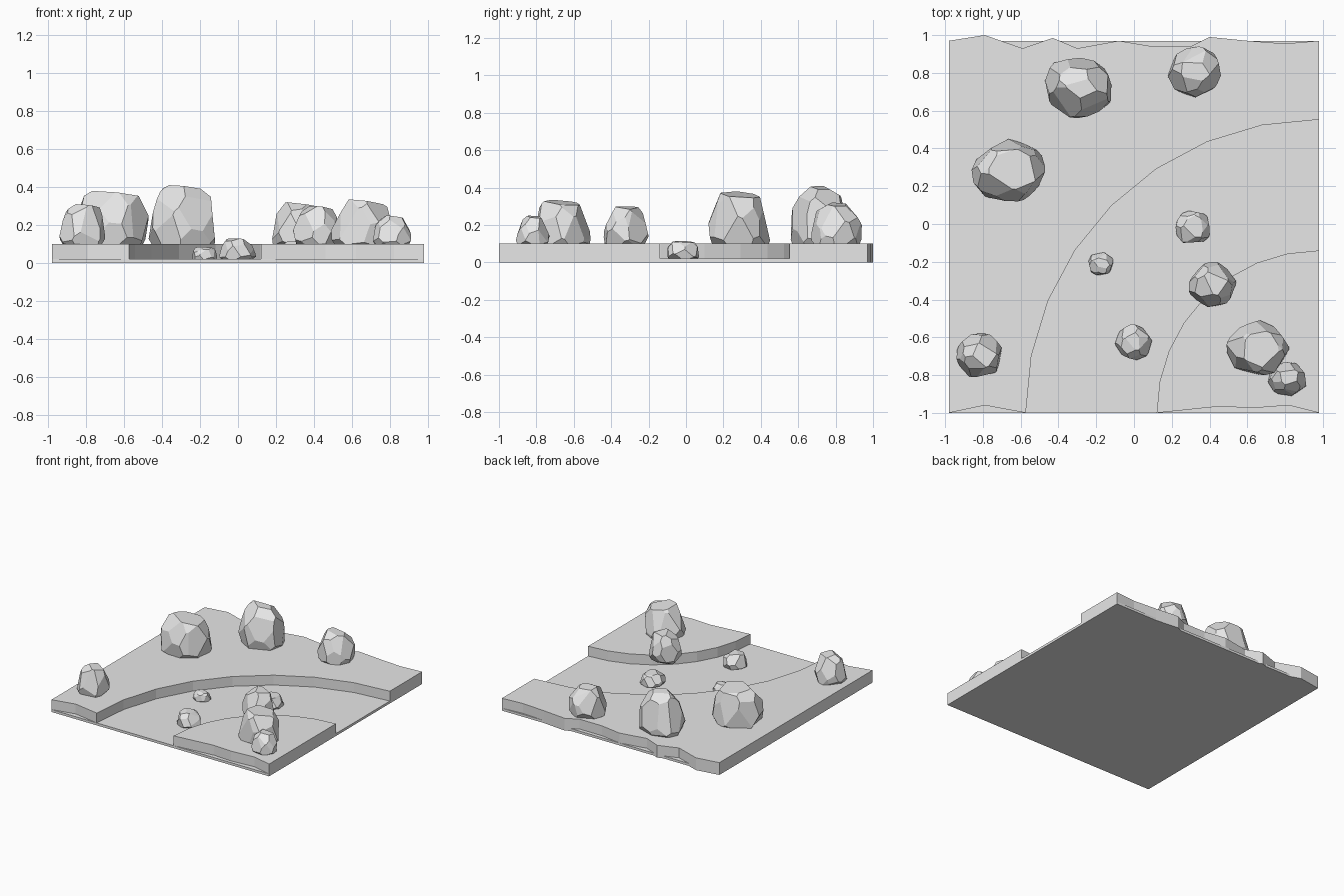
import bpy, bmesh, math, random
from mathutils import Vector

cube = bpy.data.objects.get("Cube")
if cube:
    bpy.data.objects.remove(cube, do_unlink=True)

stone = bpy.data.materials.new("stone grey")
stone.use_nodes = True
GREY = (0.8, 0.8, 0.8, 1)
stone.diffuse_color = GREY
stone.node_tree.nodes["Principled BSDF"].inputs["Base Color"].default_value = GREY

X, FRONT, BACK = 0.98, -1.0, 0.97
BED, BANK = 0.02, 0.10


def add_object(name, bm):
    bmesh.ops.recalc_face_normals(bm, faces=bm.faces[:])
    mesh = bpy.data.meshes.new(name)
    bm.to_mesh(mesh)
    bm.free()
    mesh.materials.append(stone)
    obj = bpy.data.objects.new(name, mesh)
    bpy.context.collection.objects.link(obj)


def slab(name, outline, top):
    bm = bmesh.new()
    face = bm.faces.new([bm.verts.new((x, y, 0)) for x, y in outline])
    raised = bmesh.ops.extrude_face_region(bm, geom=[face])["geom"]
    bmesh.ops.translate(bm, vec=(0, 0, top),
                        verts=[v for v in raised if isinstance(v, bmesh.types.BMVert)])
    add_object(name, bm)


def arc(radius, steps=8):
    # Quarter circle around the front left corner, from the front to the side
    angles = [math.pi / 2 * i / steps for i in range(steps + 1)]
    return [(X - radius * math.cos(a), FRONT + radius * math.sin(a)) for a in angles]


def rock(name, x0, x1, y0, y1, ground, top, cap, seed):
    rng = random.Random(seed)
    bm = bmesh.new()
    bmesh.ops.create_cube(bm, size=2.4)
    # Chip flat facets off a block, with directions spread over a sphere
    count = 30
    cuts = [(Vector((0.08, 0.05, 1)).normalized(), cap)]
    for i in range(count):
        z = 1 - (2 * i + 1) / count
        a = i * 2.4 + seed
        r = math.sqrt(1 - z * z)
        jitter = Vector([rng.uniform(-0.2, 0.2) for _ in range(3)])
        d = (Vector((r * math.cos(a), r * math.sin(a), z)) + jitter).normalized()
        cuts.append((d, rng.uniform(0.86, 1.0)))
    for d, dist in cuts:
        bmesh.ops.bisect_plane(bm, geom=bm.verts[:] + bm.edges[:] + bm.faces[:],
                               plane_co=d * dist, plane_no=d, clear_outer=True)
        rim = [e for e in bm.edges if e.is_boundary]
        if rim:
            bmesh.ops.holes_fill(bm, edges=rim, sides=0)
    bmesh.ops.remove_doubles(bm, verts=bm.verts[:], dist=0.04)
    # Fit to size, widest a little above the ground
    low = [min(v.co[k] for v in bm.verts) for k in range(3)]
    high = [max(v.co[k] for v in bm.verts) for k in range(3)]
    middle = ground + 0.15 * (top - ground)
    bottom = max(0.005, ground - 0.25 * (top - ground))
    for v in bm.verts:
        c = v.co
        c.x = x0 + (x1 - x0) * (c.x - low[0]) / (high[0] - low[0])
        c.y = y0 + (y1 - y0) * (c.y - low[1]) / (high[1] - low[1])
        if c.z > 0:
            c.z = middle + (top - middle) * c.z / high[2]
        else:
            c.z = middle - (middle - bottom) * c.z / low[2]
    add_object(name, bm)


# Ground: river bed and the two banks with ragged outer edges
slab("river_bed", [(-X, FRONT), (X, FRONT), (X, BACK), (-X, BACK)], BED)
back_edge = [(X, BACK), (0.8, 0.955), (0.6, 0.97), (0.4, 0.99), (0.3, 0.94), (0.1, 0.94),
             (-0.08, 0.97), (-0.3, 0.93), (-0.43, 0.985), (-0.59, 0.93), (-0.79, 1.0), (-X, BACK)]
slab("outer_bank", arc(1.553) + back_edge + [(-X, FRONT), (-0.79, -0.96)], BANK)
slab("inner_bank", arc(0.86) + [(X, FRONT), (0.82, -0.96), (0.62, -0.975), (0.46, -0.965)], BANK)

# Boulders on the banks
rock("boulder_back", -0.47, -0.12, 0.56, 0.88, BANK, 0.41, 0.88, 1)
rock("boulder_back_left", 0.18, 0.46, 0.67, 0.94, BANK, 0.32, 0.82, 2)
rock("boulder_right", -0.86, -0.47, 0.12, 0.45, BANK, 0.38, 0.76, 3)
rock("boulder_front_right", -0.94, -0.70, -0.81, -0.58, BANK, 0.31, 0.85, 4)
rock("boulder_waterside", 0.29, 0.54, -0.44, -0.20, BANK, 0.30, 0.86, 5)
rock("boulder_front_left", 0.49, 0.82, -0.80, -0.51, BANK, 0.335, 0.76, 6)
rock("boulder_corner", 0.71, 0.91, -0.91, -0.73, BANK, 0.25, 0.85, 7)

# Stones in the river bed
rock("river_stone_left", 0.22, 0.40, -0.10, 0.07, BED, 0.115, 0.8, 8)
rock("river_stone_small", -0.24, -0.11, -0.27, -0.15, BED, 0.085, 0.82, 9)
rock("river_stone_front", -0.10, 0.095, -0.72, -0.53, BED, 0.13, 0.85, 10)
